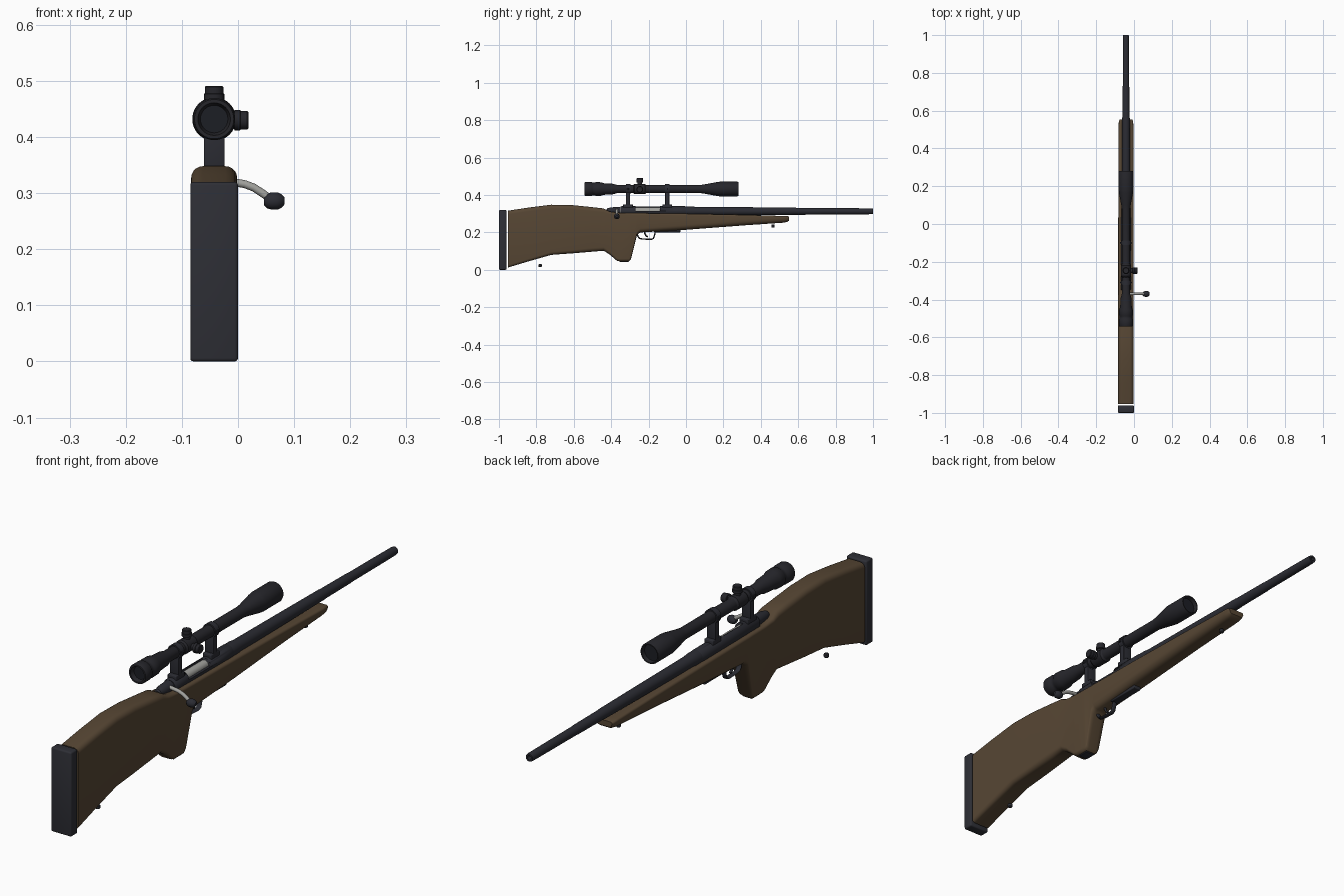
import bpy, bmesh, math
from mathutils import Vector

if "Cube" in bpy.data.objects:
    bpy.data.objects.remove(bpy.data.objects["Cube"])

CX = -0.0425          # centre plane of the gun
BZ, SZ = 0.313, 0.432  # bore height, scope height


def material(name, rgb):
    m = bpy.data.materials.new(name)
    m.diffuse_color = (*rgb, 1)
    m.use_nodes = True
    m.node_tree.nodes["Principled BSDF"].inputs["Base Color"].default_value = m.diffuse_color
    return m


WOOD = material("walnut brown", (0.095, 0.062, 0.034))
METAL = material("blued metal", (0.024, 0.025, 0.033))
BLACK = material("scope black", (0.019, 0.019, 0.024))
RUBBER = material("rubber pad", (0.027, 0.028, 0.036))
STEEL = material("bright steel", (0.36, 0.36, 0.34))
GLASS = material("dark glass", (0.012, 0.013, 0.018))


def finish(bm, name, mat, angle=35):
    bmesh.ops.recalc_face_normals(bm, faces=bm.faces)
    me = bpy.data.meshes.new(name)
    bm.to_mesh(me)
    bm.free()
    ob = bpy.data.objects.new(name, me)
    bpy.context.collection.objects.link(ob)
    me.materials.append(mat)
    bpy.ops.object.select_all(action='DESELECT')
    ob.select_set(True)
    bpy.context.view_layer.objects.active = ob
    bpy.ops.object.shade_smooth_by_angle(angle=math.radians(angle))
    return ob


def loft(name, rings, mat, angle=35):
    bm = bmesh.new()
    loops = [[bm.verts.new(p) for p in r] for r in rings]
    n = len(loops[0])
    for a, b in zip(loops, loops[1:]):
        for i in range(n):
            bm.faces.new((a[i], a[(i + 1) % n], b[(i + 1) % n], b[i]))
    bm.faces.new(loops[0])
    bm.faces.new(loops[-1])
    return finish(bm, name, mat, angle)


def lathe(name, pts, mat, origin, axis='Y', n=32):
    """Revolve (distance along axis, radius) points."""
    o = Vector(origin)
    rings = []
    for t, r in pts:
        ring = []
        for i in range(n):
            a = math.tau * i / n
            c, s = r * math.cos(a), r * math.sin(a)
            ring.append(o + Vector({'X': (t, c, s), 'Y': (c, t, s), 'Z': (c, s, t)}[axis]))
        rings.append(ring)
    return loft(name, rings, mat)


def box(name, lo, hi, mat, bevel=0.0):
    bm = bmesh.new()
    bmesh.ops.create_cube(bm, size=1)
    for v in bm.verts:
        v.co = [l + (h - l) * (c + 0.5) for l, h, c in zip(lo, hi, v.co)]
    if bevel:
        bmesh.ops.bevel(bm, geom=bm.edges[:], offset=bevel, segments=3, profile=0.5, affect='EDGES')
    return finish(bm, name, mat)


def sweep(name, path, rx, rn, mat, n=12, plane='YZ'):
    """Sweep an ellipse along a planar path; rx is the out-of-plane radius."""
    path = [Vector(p) for p in path]
    side = Vector((1, 0, 0)) if plane == 'YZ' else Vector((0, 1, 0))
    rings = []
    for i, p in enumerate(path):
        d = (path[min(i + 1, len(path) - 1)] - path[max(i - 1, 0)]).normalized()
        nor = d.cross(side)
        rings.append([p + side * rx * math.cos(math.tau * k / n) + nor * rn * math.sin(math.tau * k / n)
                      for k in range(n)])
    return loft(name, rings, mat, 50)


# Stock: lofted rounded sections
def section(y, zb, zt, wt, wb, rt, rb):
    pts = []
    for cx, cz, r, a0 in ((wb - rb, zb + rb, rb, -90), (wt - rt, zt - rt, rt, 0),
                          (rt - wt, zt - rt, rt, 90), (rb - wb, zb + rb, rb, 180)):
        for k in range(6):
            a = math.radians(a0 + 18 * k)
            pts.append((CX + cx + r * math.cos(a), y, cz + r * math.sin(a)))
    return pts


stations = [
    (-0.953, 0.012, 0.316, .041, .041, .020, .012),
    (-0.84, 0.046, 0.333, .041, .041, .020, .014),
    (-0.72, 0.080, 0.348, .041, .041, .021, .016),
    (-0.61, 0.088, 0.346, .041, .040, .021, .018),
    (-0.50, 0.097, 0.335, .041, .038, .021, .020),
    (-0.44, 0.102, 0.328, .041, .036, .020, .020),
    (-0.41, 0.083, 0.312, .041, .034, .014, .018),
    (-0.37, 0.049, 0.306, .041, .031, .010, .014),
    (-0.355, 0.045, 0.305, .041, .031, .010, .014),
    (-0.305, 0.045, 0.304, .041, .031, .010, .014),
    (-0.295, 0.055, 0.304, .041, .031, .010, .014),
    (-0.262, 0.185, 0.303, .041, .036, .010, .020),
    (-0.245, 0.200, 0.303, .041, .038, .010, .022),
    (0.0, 0.214, 0.300, .041, .039, .010, .026),
    (0.30, 0.237, 0.294, .040, .039, .009, .026),
    (0.52, 0.252, 0.288, .039, .038, .008, .022),
    (0.543, 0.257, 0.287, .038, .036, .008, .018),
    (0.552, 0.264, 0.285, .034, .032, .008, .010),
]
loft("stock", [section(*s) for s in stations], WOOD, 40)

# Butt pad, grip cap
box("butt_pad", (CX - .0425, -1, 0), (CX + .0425, -0.96, 0.32), RUBBER, 0.006)
box("grip_cap", (CX - .019, -0.352, 0.041), (CX + .019, -0.308, 0.047), METAL, 0.002)

# Barrel with hollow muzzle
lathe("barrel", [(-.01, .026), (.03, .026), (.05, .0235), (.30, .022), (.56, .020), (.57, .019), (.72, .018),
                 (.73, .017), (.88, .0165), (.99, .0158), (1, .0145), (1, .008), (.95, .008)],
      METAL, (CX, 0, BZ))

# Receiver with ejection port, bolt and rear shroud
receiver = lathe("receiver", [(-.35, .024), (-.345, .027), (-.005, .027), (0, .025)], METAL, (CX, 0, BZ))
cutter = box("port_cutter", (CX - .008, -.27, BZ + .002), (CX + .06, -.14, BZ + .08), METAL)
cutter.hide_render = True
cutter.hide_viewport = True
cut = receiver.modifiers.new("port", 'BOOLEAN')
cut.object = cutter
cut.solver = 'EXACT'
lathe("bolt_body", [(-.36, .017), (-.135, .017)], STEEL, (CX, 0, BZ + .003), n=24)
lathe("bolt_shroud", [(-.425, .008), (-.42, .014), (-.40, .019), (-.352, .022)], METAL, (CX, 0, BZ + .002), n=24)

# Bolt handle and knob
sweep("bolt_handle", [(-.03, -.37, .322), (-.005, -.37, .319), (.012, -.37, .316), (.028, -.37, .310),
                      (.042, -.37, .301), (.056, -.37, .291)], .007, .007, STEEL, plane='XZ')
lathe("bolt_knob", [(.046, .007), (.052, .013), (.060, .0155), (.070, .0155), (.078, .012), (.083, .006)],
      METAL, (0, -.37, .286), 'X', 16)

# Trigger guard, trigger, floor plate
sweep("trigger_guard", [(CX, -.262, .205), (CX, -.258, .180), (CX, -.250, .169), (CX, -.235, .165),
                        (CX, -.185, .163), (CX, -.174, .168), (CX, -.168, .185), (CX, -.163, .212)],
      .010, .0035, METAL)
sweep("trigger", [(CX, -.222, .210), (CX, -.220, .195), (CX, -.214, .183), (CX, -.204, .175)],
      .005, .004, METAL)
box("floor_plate", (CX - .016, -.17, .200), (CX + .016, -.03, .214), METAL, 0.003)

# Sling studs
for name, y, z in (("rear_sling_stud", -.78, .014), ("front_sling_stud", .465, .226)):
    lathe(name, [(0, .006), (.003, .009), (.013, .009), (.016, .006)], METAL, (CX, y, z), 'Z', 12)

# Scope tube with flared ends and recessed lenses
lathe("scope_body", [(-.525, .024), (-.543, .029), (-.543, .035), (-.538, .0375), (-.505, .0375), (-.50, .034),
                     (-.488, .034), (-.483, .037), (-.455, .036), (-.44, .031), (-.39, .028), (-.37, .022),
                     (.08, .022), (.10, .025), (.165, .037), (.18, .039), (.275, .039), (.28, .037),
                     (.28, .033), (.262, .031)], BLACK, (CX, 0, SZ), n=40)
lathe("eyepiece_lens", [(-.527, .0245), (-.524, .0245)], GLASS, (CX, 0, SZ))
lathe("objective_lens", [(.260, .0315), (.264, .0315)], GLASS, (CX, 0, SZ))
lathe("turret_saddle", [(-.282, .022), (-.275, .027), (-.22, .027), (-.213, .022)], BLACK, (CX, 0, SZ))

# Adjustment turrets
knob = [(.015, .013), (.034, .013), (.035, .018), (.045, .018), (.046, .0165), (.057, .0165), (.059, .0145)]
lathe("top_turret", knob, BLACK, (CX, -.247, SZ), 'Z', 24)
lathe("side_turret", [(t * 1.03, r) for t, r in knob], BLACK, (CX, -.247, SZ - .002), 'X', 24)

# Scope mounts
for name, y in (("rear", -.31), ("front", -.10)):
    box(name + "_mount_base", (CX - .0185, y - .026, .328), (CX + .0185, y + .026, .350), METAL, .003)
    box(name + "_mount_post", (CX - .0185, y - .011, .345), (CX + .0185, y + .011, .420), METAL, .002)
    lathe(name + "_scope_ring", [(y - .012, .022), (y - .012, .027), (y + .012, .027), (y + .012, .022)],
          METAL, (CX, 0, SZ))
    for s in (-1, 1):
        lathe(name + "_ring_screw", [(-.006, .005), (.006, .005)], METAL, (CX + s * .027, y, SZ), 'Z', 10)
